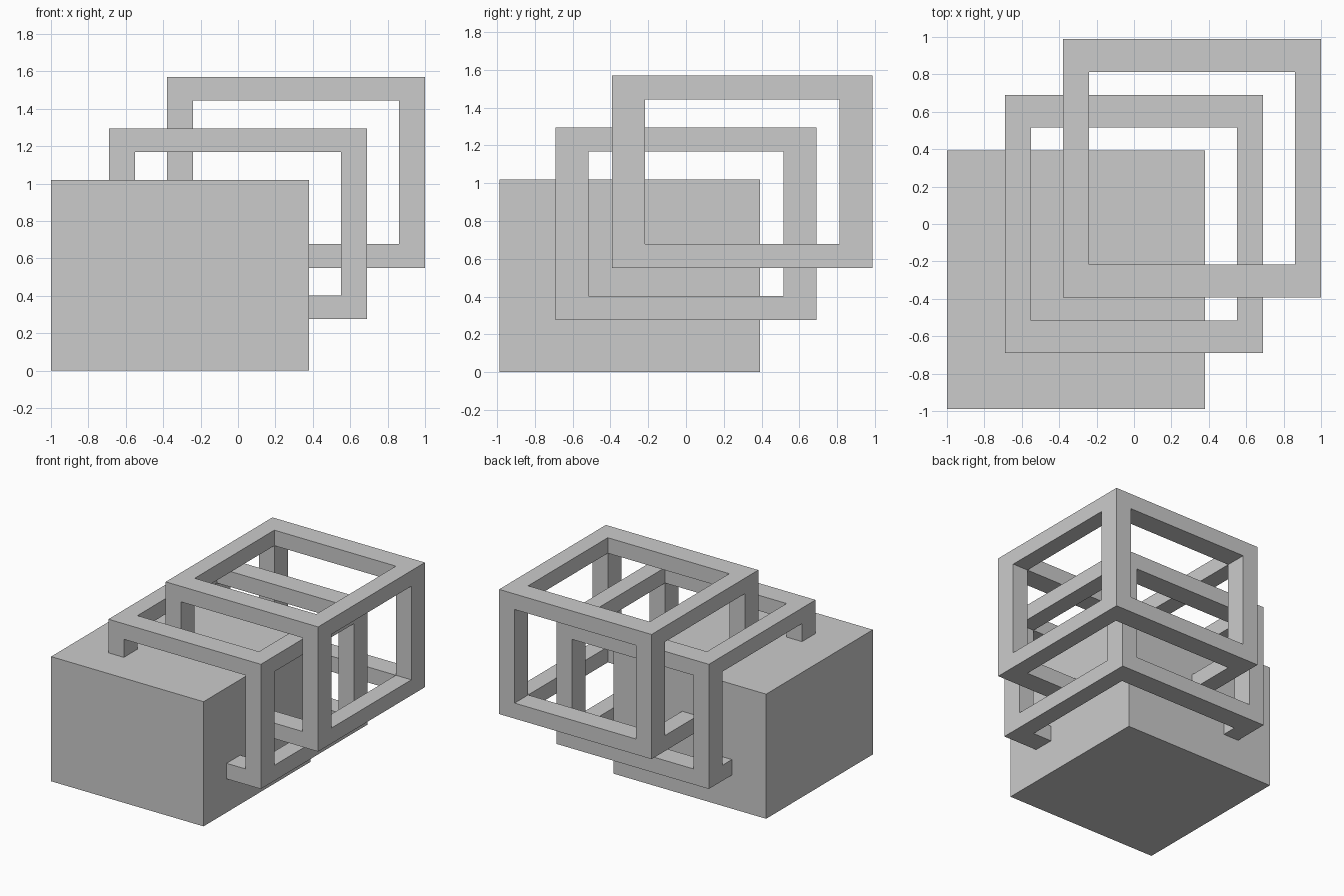
import bpy, bmesh
from itertools import product
from mathutils import Vector

if "Cube" in bpy.data.objects:
    bpy.data.objects.remove(bpy.data.objects["Cube"])

SIZE = Vector((1.38, 1.38, 1.02))    # every block shares this envelope
BAR = Vector((0.14, 0.175, 0.127))   # frame bar thickness along x, y, z


def make_object(name, bm, centre):
    bmesh.ops.recalc_face_normals(bm, faces=bm.faces)
    mesh = bpy.data.meshes.new(name)
    bm.to_mesh(mesh)
    bm.free()
    obj = bpy.data.objects.new(name, mesh)
    obj.location = centre
    bpy.context.collection.objects.link(obj)
    return obj


def solid_block(name, centre):
    bm = bmesh.new()
    bmesh.ops.create_cube(bm, size=1)
    bmesh.ops.scale(bm, vec=SIZE, verts=bm.verts)
    return make_object(name, bm, centre)


def open_frame(name, centre):
    # 3x3x3 cells: corners and edges are filled, face centres and core are open
    cuts = [(-s / 2, -s / 2 + b, s / 2 - b, s / 2) for s, b in zip(SIZE, BAR)]

    def filled(c):
        return all(0 <= i <= 2 for i in c) and list(c).count(1) <= 1

    bm = bmesh.new()
    verts = {p: bm.verts.new([cuts[a][p[a]] for a in range(3)])
             for p in product(range(4), repeat=3)}
    for cell in filter(filled, product(range(3), repeat=3)):
        for axis, side in product(range(3), (0, 1)):
            neighbour = list(cell)
            neighbour[axis] += 2 * side - 1
            if filled(neighbour):
                continue
            u, v = (axis + 1) % 3, (axis + 2) % 3
            ring = []
            for du, dv in ((0, 0), (1, 0), (1, 1), (0, 1)):
                p = list(cell)
                p[axis] += side
                p[u] += du
                p[v] += dv
                ring.append(verts[tuple(p)])
            bm.faces.new(ring)
    bmesh.ops.delete(bm, geom=[v for v in bm.verts if not v.link_faces],
                     context='VERTS')
    return make_object(name, bm, centre)


# Solid block at the front left, two open frames stepping back, right and up
solid_block("solid_block", (-0.31, -0.298, 0.51))
open_frame("middle_frame", (0, 0, 0.785))
open_frame("upper_frame", (0.31, 0.298, 1.06))
